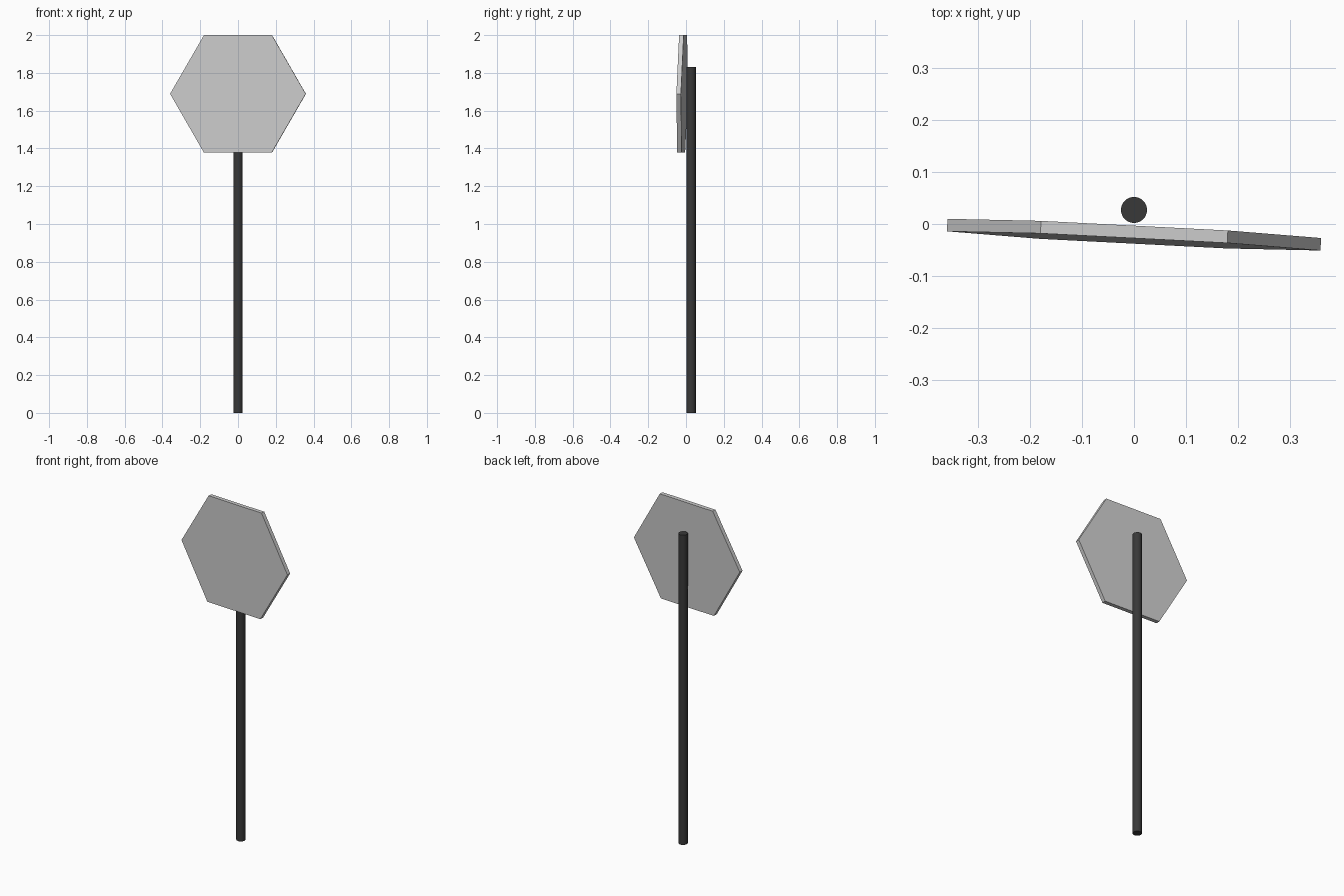
import bpy, bmesh, math
from mathutils import Matrix, Vector

if "Cube" in bpy.data.objects:
    bpy.data.objects.remove(bpy.data.objects["Cube"])


def prism(name, sides, radius, depth, matrix):
    bm = bmesh.new()
    bmesh.ops.create_cone(bm, cap_ends=True, segments=sides, radius1=radius,
                          radius2=radius, depth=depth, matrix=matrix)
    mesh = bpy.data.meshes.new(name)
    bm.to_mesh(mesh)
    bm.free()
    obj = bpy.data.objects.new(name, mesh)
    bpy.context.collection.objects.link(obj)
    return obj


def turn(angle, axis):
    return Matrix.Rotation(angle, 4, axis)


# Hexagonal sign plate, corners pointing left and right, slightly crooked
R = 0.3595
tilt = turn(math.atan(-0.0514), 'Z') @ turn(-0.017, 'X')
upright = turn(math.pi / 2, 'X') @ turn(math.pi / 2, 'Z')
prism("sign_plate", 6, R, 0.024,
      Matrix.Translation((0, -0.0205, 1.689)) @ tilt @ upright)

# Round post behind the plate
H = 1.83
post = prism("post", 32, 0.025, H, Matrix.Translation((0, 0.027, H / 2)))
dark = bpy.data.materials.new("dark_metal")
dark.diffuse_color = (0.04, 0.04, 0.04, 1)
dark.use_nodes = True
dark.node_tree.nodes["Principled BSDF"].inputs["Base Color"].default_value = dark.diffuse_color
post.data.materials.append(dark)
bpy.context.view_layer.objects.active = post
post.select_set(True)
bpy.ops.object.shade_smooth_by_angle()
